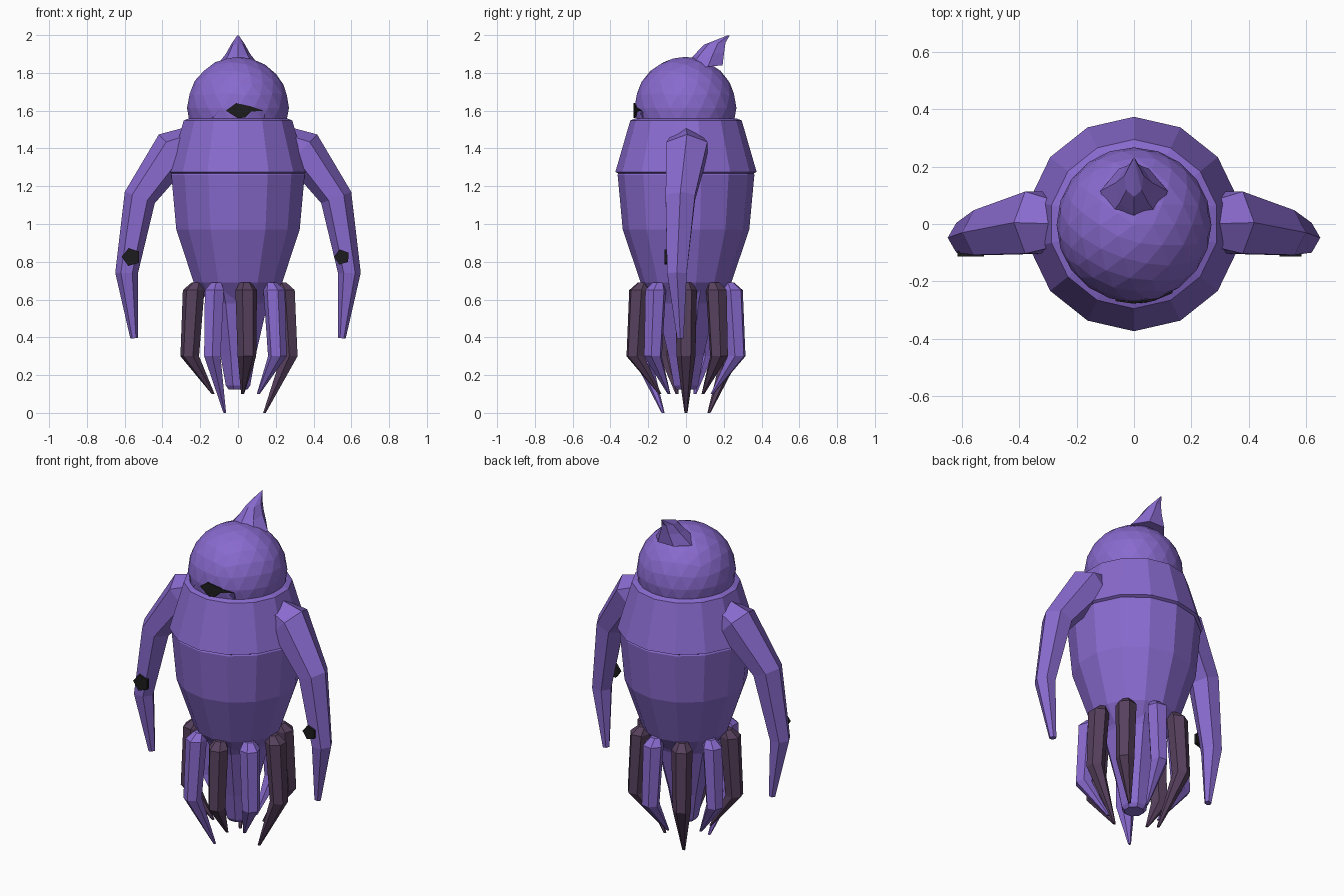
import bpy, bmesh, math
from mathutils import Vector, Matrix

cube = bpy.data.objects.get("Cube")
if cube:
    bpy.data.objects.remove(cube, do_unlink=True)


def material(name, rgb):
    m = bpy.data.materials.new(name)
    m.use_nodes = True
    m.diffuse_color = (*rgb, 1)
    m.node_tree.nodes["Principled BSDF"].inputs["Base Color"].default_value = (*rgb, 1)
    return m


PURPLE = material("violet skin", (0.25, 0.145, 0.62))
PLUM = material("dark plum", (0.095, 0.052, 0.11))
BLACK = material("black", (0.012, 0.012, 0.013))


def finish(name, bm, mat):
    bmesh.ops.recalc_face_normals(bm, faces=bm.faces)
    mesh = bpy.data.meshes.new(name)
    bm.to_mesh(mesh)
    bm.free()
    mesh.materials.append(mat)
    ob = bpy.data.objects.new(name, mesh)
    bpy.context.collection.objects.link(ob)
    return ob


def ellipse(center, u, v, sides, start=0.0):
    angles = [start + math.tau * i / sides for i in range(sides)]
    return [Vector(center) + Vector(u) * math.cos(a) + Vector(v) * math.sin(a) for a in angles]


def loft(name, rings, mat):
    """Skin a row of equal rings and cap both ends."""
    bm = bmesh.new()
    rows = [[bm.verts.new(p) for p in ring] for ring in rings]
    n = len(rows[0])
    for a, b in zip(rows, rows[1:]):
        for i in range(n):
            j = (i + 1) % n
            bm.faces.new((a[i], a[j], b[j], b[i]))
    bm.faces.new(rows[0])
    bm.faces.new(rows[-1])
    return finish(name, bm, mat)


def lathe(name, profile, sides, mat):
    return loft(name, [ellipse((0, 0, z), (r, 0, 0), (0, r, 0), sides, math.pi / sides)
                       for r, z in profile], mat)


def plate(name, outline, front, back, mat):
    """Thin plate from an x, z outline; front and back give y for each x."""
    return loft(name, [[Vector((x, f(x), z)) for x, z in outline] for f in (front, back)], mat)


# Torso, mantle overlapping it, and the tapering stem below
lathe("torso", [(0.34, 1.3), (0.362, 1.26), (0.335, 0.97), (0.24, 0.69), (0.17, 0.6)], 14, PURPLE)
lathe("mantle", [(0.27, 1.558), (0.295, 1.548), (0.374, 1.275), (0.355, 1.266)], 14, PURPLE)
lathe("stem", [(0.22, 0.68), (0.17, 0.58), (0.10, 0.3), (0.07, 0.145), (0.055, 0.125)], 8, PURPLE)

# Faceted head
HEAD_R, HEAD_Z = 0.27, 1.615
bm = bmesh.new()
bmesh.ops.create_icosphere(bm, subdivisions=3, radius=HEAD_R,
                           matrix=Matrix.Translation((0, -0.003, HEAD_Z)))
finish("head", bm, PURPLE)

# Horn sweeping backwards
horn = [(0.09, 1.83, 0.12, 0.115), (0.125, 1.90, 0.065, 0.085),
        (0.155, 1.955, 0.034, 0.06), (0.225, 1.998, 0.004, 0.008)]
loft("horn", [ellipse((0, y, z), (rx, 0, 0), (0, ry, 0.1 * ry), 7, -math.pi / 2)
              for y, z, rx, ry in horn], PURPLE)


# Mouth wrapped round the front of the head
def head_front(offset):
    return lambda x: -math.sqrt(HEAD_R ** 2 - x * x) - offset


plate("lip", [(-0.14, 1.56), (-0.10, 1.60), (-0.02, 1.635), (0.06, 1.62),
              (0.14, 1.595), (0.14, 1.56)], head_front(0.0), head_front(-0.01), PURPLE)
plate("mouth", [(-0.065, 1.6), (-0.01, 1.64), (0.06, 1.625), (0.135, 1.6), (0.07, 1.595),
                (0.04, 1.565), (0.0, 1.56)], head_front(0.007), head_front(-0.002), BLACK)

# Arms: x, y, z, half width, half depth along the limb
arm = [(0.22, 0.0, 1.44, 0.085, 0.08), (0.34, 0.005, 1.395, 0.112, 0.125),
       (0.52, -0.03, 1.14, 0.085, 0.09), (0.59, -0.048, 0.74, 0.06, 0.06),
       (0.55, -0.03, 0.395, 0.02, 0.02)]
for side, label in ((1, "left"), (-1, "right")):
    rings = []
    for i, (x, y, z, w, d) in enumerate(arm):
        before, after = arm[max(i - 1, 0)], arm[min(i + 1, len(arm) - 1)]
        out = Vector((before[2] - after[2], 0, after[0] - before[0])).normalized() * w
        rings.append(ellipse((side * x, y, z), (side * out.x, 0, out.z), (0, d, 0), 6))
    loft(label + "_arm", rings, PURPLE)
    # Black sucker on the forearm
    px, size = (0.55, 0.042) if side > 0 else (0.565, 0.05)
    outline = [(p.x, p.z) for p in ellipse((side * px, 0, 0.825), (size, 0, 0), (0, 0, size), 5, 0.6)]
    plate(label + "_arm_sucker", outline, lambda x: -0.114, lambda x: -0.095, BLACK)

# Ring of nine tentacles, every third one longer
COUNT = 9
for k in range(COUNT):
    a = math.tau * k / COUNT
    radial, across = Vector((math.cos(a), math.sin(a), 0)), Vector((-math.sin(a), math.cos(a), 0))
    tip = 0.0 if k % 3 == 0 else 0.1
    path = [(0.23, 0.69, 0.03), (0.25, 0.65, 0.058), (0.272, 0.3, 0.05), (0.14, tip, 0.008)]
    mat = PLUM if k == 0 or k % 2 else PURPLE
    loft("tentacle_%d" % (k + 1),
         [ellipse(radial * r + Vector((0, 0, z)), radial * w, across * w, 6, math.pi / 6)
          for r, z, w in path], mat)
